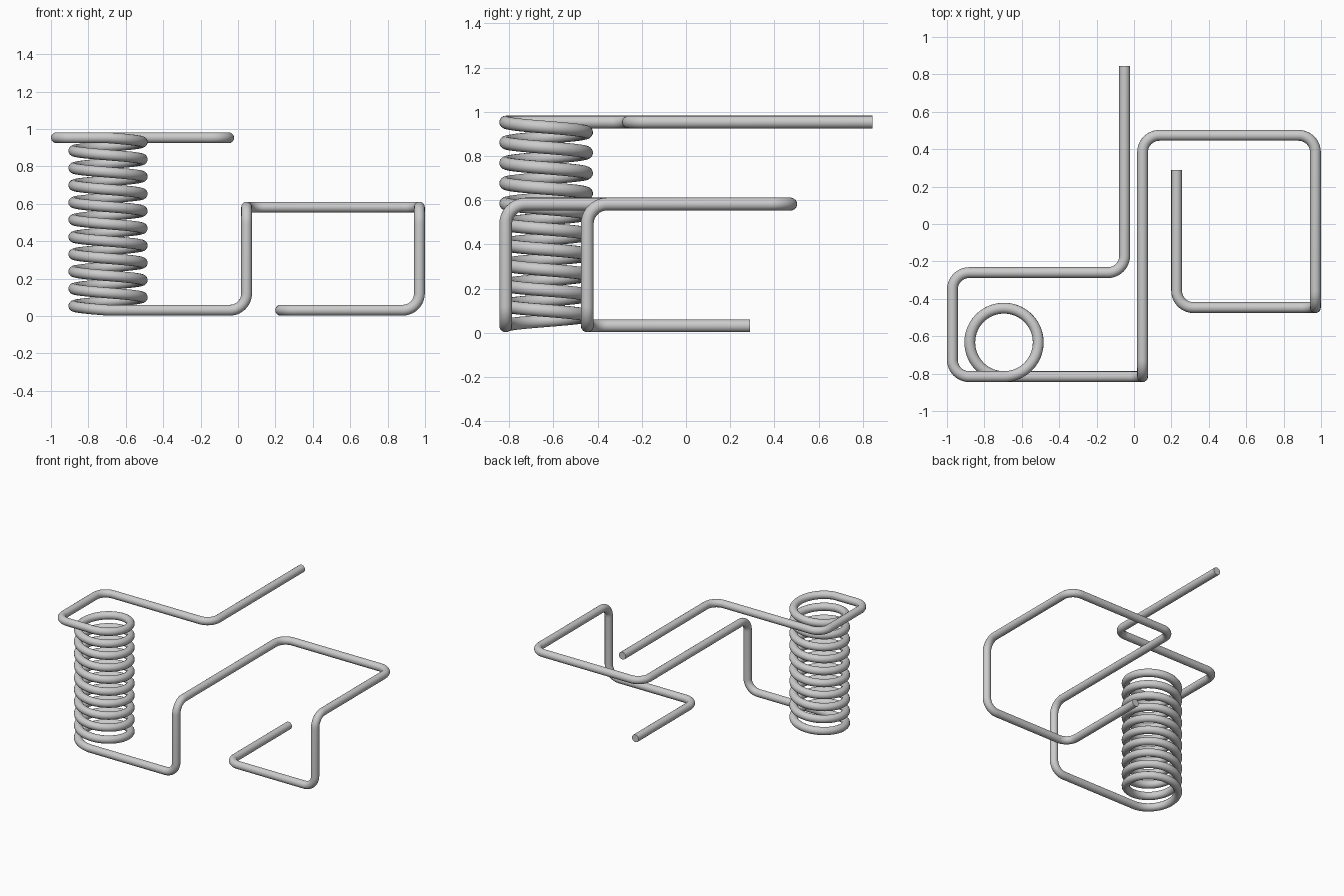
import bpy
from math import sin, cos, tan, pi
from mathutils import Vector

if "Cube" in bpy.data.objects:
    bpy.data.objects.remove(bpy.data.objects["Cube"])

WIRE = 0.029           # wire radius
BEND = 0.09            # bend radius of the wire centre line
CX, CY, R = -0.695, -0.633, 0.183   # coil axis and radius
TOP, BOTTOM, MID = 0.953, 0.031, 0.582
TURNS, STEPS = 10, 64


def fillet(points, steps=10):
    """Polyline with every inner corner replaced by an arc."""
    pts = [Vector(p) for p in points]
    path = [pts[0]]
    for a, b, c in zip(pts, pts[1:], pts[2:]):
        u, v = (a - b).normalized(), (c - b).normalized()
        half = u.angle(v) / 2
        start = b + u * (BEND / tan(half))
        centre = b + (u + v).normalized() * (BEND / sin(half))
        sweep = pi - 2 * half
        axis = start - centre
        for i in range(steps + 1):
            t = sweep * i / steps
            path.append(centre + axis * cos(t) - u * (BEND * sin(t)))
    path.append(pts[-1])
    return path


# upper arm, running into the top of the coil
upper_arm = fillet([
    (-0.05, 0.845, TOP), (-0.05, -0.26, TOP), (-0.971, -0.26, TOP),
    (-0.971, CY - R, TOP), (CX, CY - R, TOP)])

# coil, winding downwards
coil = []
for i in range(1, TURNS * STEPS):
    a = -pi / 2 + 2 * pi * i / STEPS
    z = TOP + (BOTTOM - TOP) * i / (TURNS * STEPS)
    coil.append(Vector((CX + R * cos(a), CY + R * sin(a), z)))

# lower arm, bent into a raised frame with a foot
lower_arm = fillet([
    (CX, CY - R, BOTTOM), (0.046, CY - R, BOTTOM), (0.046, CY - R, MID),
    (0.046, 0.474, MID), (0.97, 0.474, MID), (0.97, -0.447, MID),
    (0.97, -0.447, BOTTOM), (0.228, -0.447, BOTTOM), (0.228, 0.29, BOTTOM)])

# one continuous round wire
path = upper_arm + coil + lower_arm
curve = bpy.data.curves.new("spring_wire", 'CURVE')
curve.dimensions = '3D'
curve.bevel_depth = WIRE
curve.bevel_resolution = 6
curve.use_fill_caps = True
spline = curve.splines.new('POLY')
spline.points.add(len(path) - 1)
for point, co in zip(spline.points, path):
    point.co = (*co, 1)

wire = bpy.data.objects.new("spring_wire", curve)
bpy.context.collection.objects.link(wire)
bpy.context.view_layer.objects.active = wire
wire.select_set(True)
bpy.ops.object.convert(target='MESH')
bpy.ops.object.shade_smooth_by_angle()
